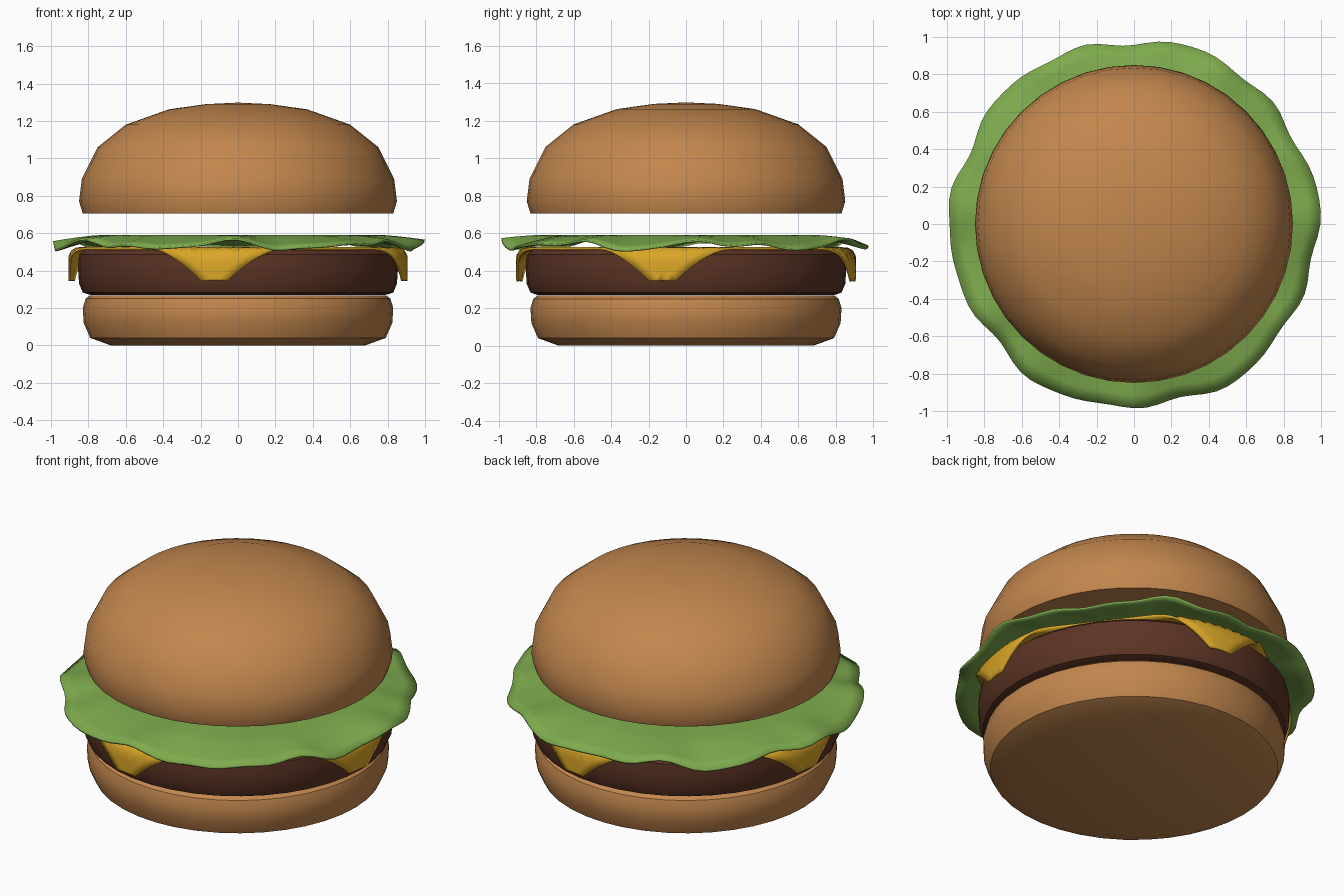
import bpy, bmesh, math
from mathutils import Matrix, Vector

if "Cube" in bpy.data.objects:
    bpy.data.objects.remove(bpy.data.objects["Cube"])


def material(name, rgb):
    mat = bpy.data.materials.new(name)
    mat.use_nodes = True
    mat.diffuse_color = (*rgb, 1)
    mat.node_tree.nodes["Principled BSDF"].inputs["Base Color"].default_value = (*rgb, 1)
    return mat


bun = material("toasted bun", (0.54, 0.24, 0.075))
meat = material("grilled meat", (0.107, 0.034, 0.018))
yellow = material("cheese yellow", (0.70, 0.38, 0.02))
green = material("lettuce green", (0.21, 0.41, 0.075))


def finish(name, bm, mat, thickness=0):
    bmesh.ops.recalc_face_normals(bm, faces=bm.faces)
    mesh = bpy.data.meshes.new(name)
    bm.to_mesh(mesh)
    bm.free()
    mesh.materials.append(mat)
    obj = bpy.data.objects.new(name, mesh)
    bpy.context.collection.objects.link(obj)
    if thickness:
        mod = obj.modifiers.new("thickness", "SOLIDIFY")
        mod.thickness = thickness
        mod.offset = 0
    bpy.ops.object.select_all(action="DESELECT")
    obj.select_set(True)
    bpy.context.view_layer.objects.active = obj
    bpy.ops.object.shade_smooth_by_angle(angle=math.radians(35))
    return obj


def lathe(name, profile, mat, segments=40):
    """Spin a (radius, height) profile that starts and ends on the axis."""
    bm = bmesh.new()
    verts = [bm.verts.new((r, 0, z)) for r, z in profile]
    edges = [bm.edges.new(pair) for pair in zip(verts, verts[1:])]
    bmesh.ops.spin(bm, geom=verts + edges, axis=(0, 0, 1), cent=(0, 0, 0),
                   angle=math.tau, steps=segments, use_merge=True)
    bmesh.ops.remove_doubles(bm, verts=bm.verts, dist=0.0005)
    return finish(name, bm, mat)


# Buns and patty
lathe("bottom_bun", [(0, 0), (0.68, 0), (0.79, 0.04), (0.825, 0.12), (0.83, 0.2),
                     (0.815, 0.25), (0.79, 0.268), (0, 0.268)], bun)
lathe("patty", [(0, 0.27), (0.79, 0.27), (0.83, 0.283), (0.85, 0.33), (0.856, 0.42),
                (0.85, 0.485), (0.82, 0.51), (0, 0.51)], meat)
lathe("top_bun", [(0, 0.705), (0.83, 0.705), (0.85, 0.77), (0.835, 0.89), (0.75, 1.06),
                  (0.6, 1.18), (0.37, 1.262), (0.17, 1.29), (0, 1.298)], bun)

# Cheese slice: square with clipped corners, bent down over the patty rim
bm = bmesh.new()
bmesh.ops.create_grid(bm, x_segments=36, y_segments=36, size=0.8)
for k in range(4):
    a = math.radians(45 + 90 * k)
    out = Vector((math.cos(a), math.sin(a), 0))
    bmesh.ops.bisect_plane(bm, geom=bm.verts[:] + bm.edges[:] + bm.faces[:],
                           plane_co=out * 1.05, plane_no=out, clear_outer=True)
BEND_START, BEND = 0.85, 0.05
for v in bm.verts:
    r = v.co.length
    extra = max(0, r - BEND_START)
    a = min(extra / BEND, math.pi / 2)
    drop = BEND * (1 - math.cos(a)) + max(0, extra - BEND * math.pi / 2)
    if extra:
        v.co *= (BEND_START + BEND * math.sin(a)) / r
    v.co.z = 0.518 - drop
bm.transform(Matrix.Rotation(math.radians(45 - 8), 4, "Z"))
finish("cheese_slice", bm, yellow, 0.014)


# Lettuce leaf: disc with a ruffled, drooping rim
def leaf_point(t, a):
    rim = 0.98 + 0.012 * math.sin(6 * a + 1) + 0.012 * math.sin(11 * a) \
        + 0.006 * math.sin(17 * a + 2)
    wave = 0.018 * math.sin(7 * a + 0.5) + 0.012 * math.sin(12 * a + 2) \
        + 0.006 * math.sin(19 * a)
    fall = max(0, (t - 0.72) / 0.28)
    z = 0.585 - 0.05 * fall ** 1.3 + wave * fall
    return t * rim * math.cos(a), t * rim * math.sin(a), z


bm = bmesh.new()
STEPS = 96
rings = [[bm.verts.new(leaf_point(t, math.tau * i / STEPS)) for i in range(STEPS)]
         for t in (0.35, 0.72, 0.79, 0.86, 0.93, 1)]
for inner, outer in zip(rings, rings[1:]):
    for i in range(STEPS):
        j = (i + 1) % STEPS
        bm.faces.new((inner[i], outer[i], outer[j], inner[j]))
bm.faces.new(rings[0])
finish("lettuce_leaf", bm, green, 0.012)
